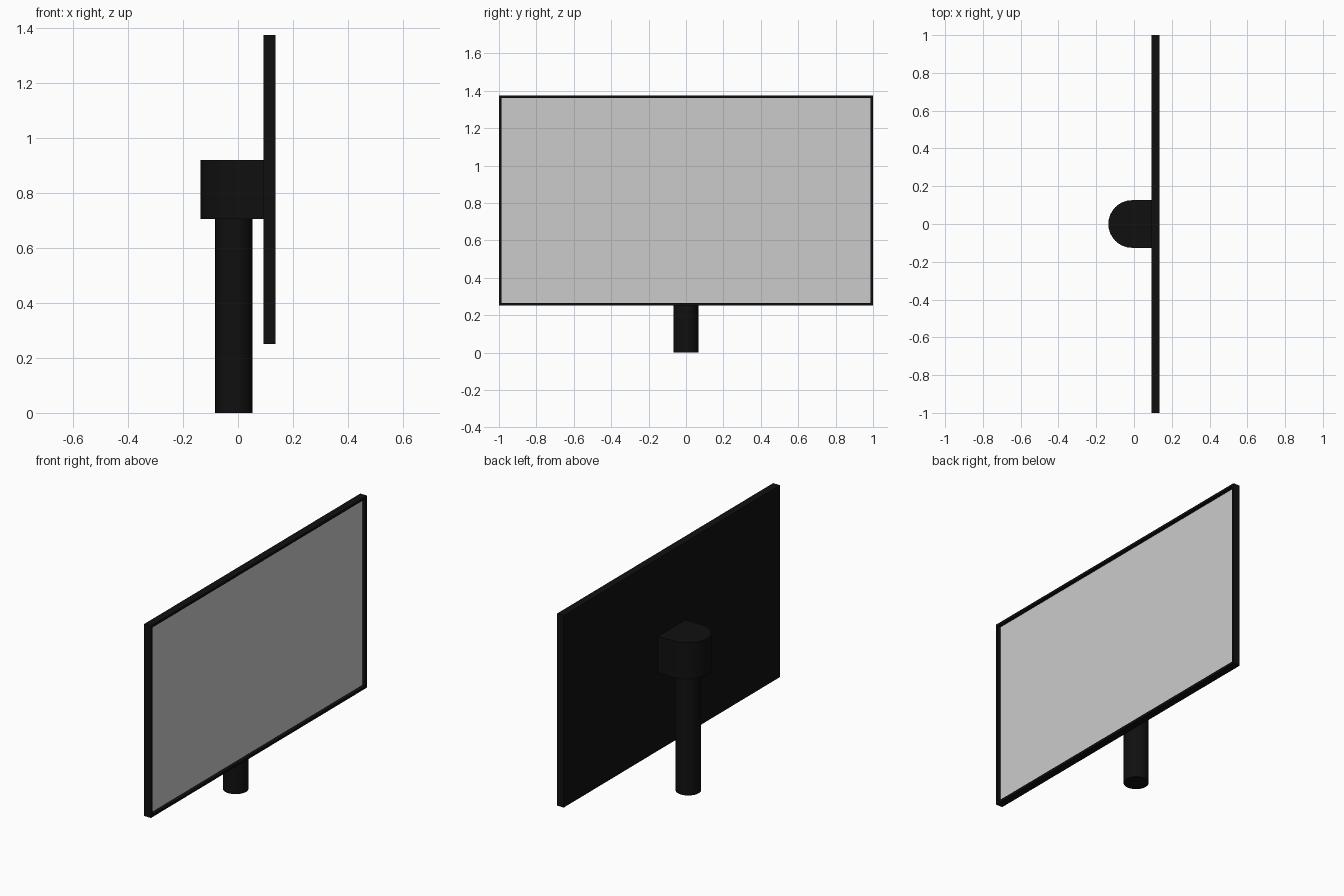
import bpy, bmesh, math

if "Cube" in bpy.data.objects:
    bpy.data.objects.remove(bpy.data.objects["Cube"])

black = bpy.data.materials.new("black_plastic")
black.diffuse_color = (0.005, 0.005, 0.005, 1)
black.use_nodes = True
black.node_tree.nodes["Principled BSDF"].inputs["Base Color"].default_value = black.diffuse_color


def finish(name, bm, mat=None):
    bmesh.ops.recalc_face_normals(bm, faces=bm.faces)
    mesh = bpy.data.meshes.new(name)
    bm.to_mesh(mesh)
    bm.free()
    obj = bpy.data.objects.new(name, mesh)
    bpy.context.collection.objects.link(obj)
    if mat:
        mesh.materials.append(mat)
    return obj


def extrude_outline(name, outline, z0, z1, mat):
    bm = bmesh.new()
    base = bm.faces.new([bm.verts.new((x, y, z0)) for x, y in outline])
    new = bmesh.ops.extrude_face_region(bm, geom=[base], use_keep_orig=True)["geom"]
    bmesh.ops.translate(bm, vec=(0, 0, z1 - z0),
                        verts=[v for v in new if isinstance(v, bmesh.types.BMVert)])
    return finish(name, bm, mat)


def arc(cx, r, a0, a1, n):
    return [(cx + r * math.cos(a0 + (a1 - a0) * i / n),
             r * math.sin(a0 + (a1 - a0) * i / n)) for i in range(n + 1)]


BACK, FRONT, Z0, Z1 = 0.092, 0.136, 0.251, 1.375
BORDER, RECESS = 0.02, 0.02

# Panel housing: a slab with its front face inset and pushed in
bm = bmesh.new()
bmesh.ops.create_cube(bm, size=1)
bmesh.ops.scale(bm, vec=(FRONT - BACK, 2, Z1 - Z0), verts=bm.verts)
bmesh.ops.translate(bm, vec=((BACK + FRONT) / 2, 0, (Z0 + Z1) / 2), verts=bm.verts)
bm.normal_update()
face = max(bm.faces, key=lambda f: f.normal.x)
bmesh.ops.inset_region(bm, faces=[face], thickness=BORDER)
pocket = bmesh.ops.extrude_discrete_faces(bm, faces=[face])["faces"][0]
bmesh.ops.translate(bm, vec=(-RECESS, 0, 0), verts=pocket.verts)
# The pocket floor becomes the separate grey screen
corners = [v.co.copy() for v in pocket.verts]
bmesh.ops.delete(bm, geom=[pocket], context='FACES_ONLY')
finish("panel_housing", bm, black)

# Screen
bm = bmesh.new()
bm.faces.new([bm.verts.new(c) for c in corners])
screen = finish("screen", bm)
if screen.data.polygons[0].normal.x < 0:
    screen.data.flip_normals()

# Mounting head: round at the back, straight sides running to the panel
head_outline = [(BACK, 0.126)] + arc(-0.01, 0.126, math.pi / 2, 1.5 * math.pi, 16) + [(BACK, -0.126)]
head = extrude_outline("mounting_head", head_outline, 0.706, 0.92, black)

# Round post
post = extrude_outline("post", arc(-0.015, 0.068, 0, math.tau, 32)[:-1], 0, 0.706, black)

for obj in (head, post):
    bpy.ops.object.select_all(action='DESELECT')
    obj.select_set(True)
    bpy.context.view_layer.objects.active = obj
    bpy.ops.object.shade_smooth_by_angle(angle=math.radians(30))
